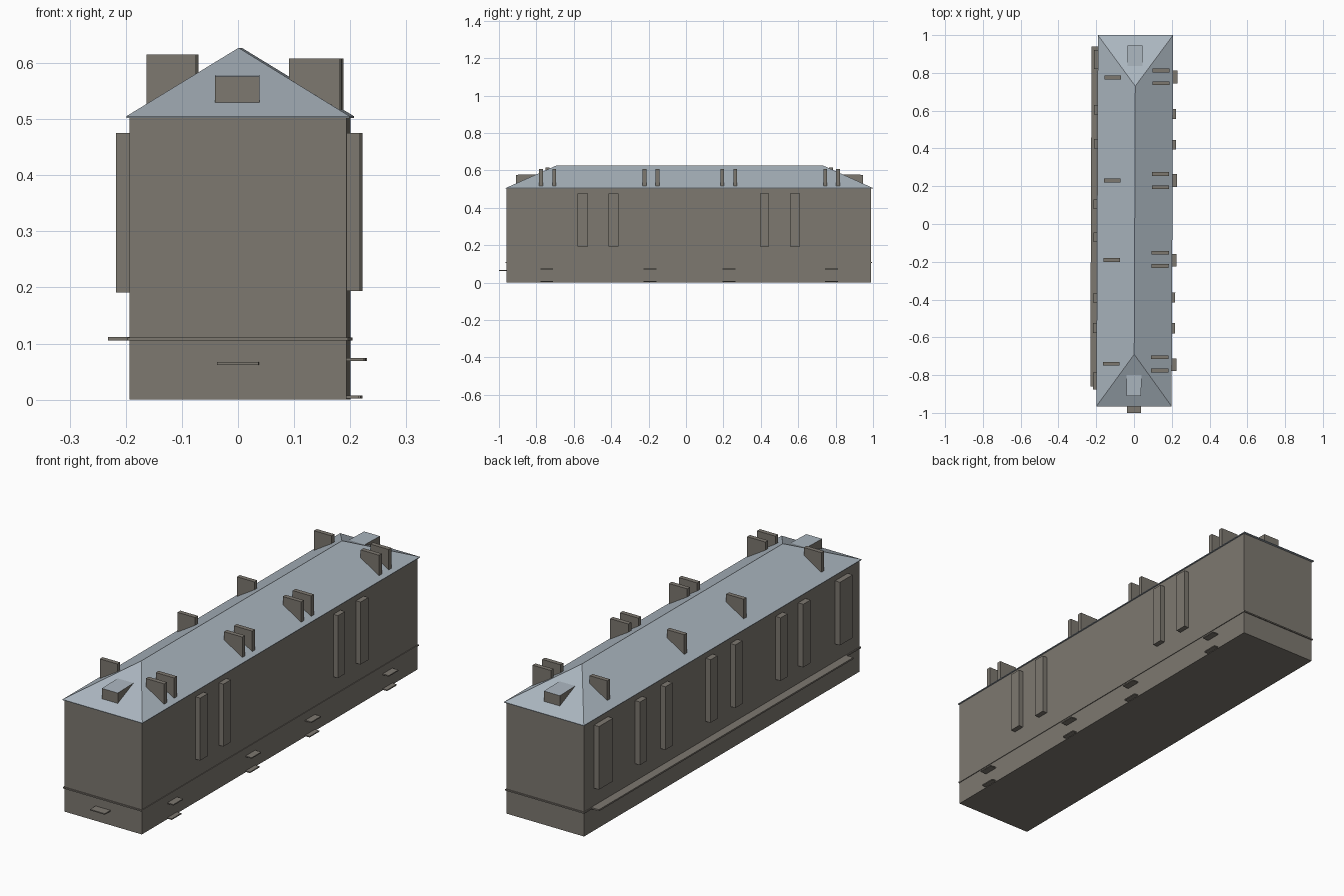
import bpy, bmesh

if "Cube" in bpy.data.objects:
    bpy.data.objects.remove(bpy.data.objects["Cube"])

def material(name, rgb):
    m = bpy.data.materials.new(name)
    m.diffuse_color = (*rgb, 1)
    m.use_nodes = True
    m.node_tree.nodes["Principled BSDF"].inputs["Base Color"].default_value = m.diffuse_color
    return m

STONE = material("stone wall", (0.205, 0.188, 0.162))
SLATE = material("blue grey slate", (0.41, 0.47, 0.525))

def skew(x, y, z):
    # the whole block is turned very slightly
    return (x + 0.004 * (y + 0.96), y, z)

def mesh(name, verts, faces, mats):
    me = bpy.data.meshes.new(name)
    me.from_pydata([skew(*v) for v in verts], [], faces)
    for m in mats:
        me.materials.append(m)
    bm = bmesh.new()
    bm.from_mesh(me)
    bmesh.ops.recalc_face_normals(bm, faces=bm.faces)
    bm.to_mesh(me)
    bm.free()
    ob = bpy.data.objects.new(name, me)
    bpy.context.collection.objects.link(ob)
    return ob

def prism(name, profile, axis, a, b, mats=(STONE,)):
    """Extrude a profile along x (points are y,z) or along y (points are x,z)."""
    n = len(profile)
    place = (lambda p, t: (t, p[0], p[1])) if axis == 'x' else (lambda p, t: (p[0], t, p[1]))
    verts = [place(p, t) for t in (a, b) for p in profile]
    faces = [tuple(range(n)), tuple(range(n, 2 * n))]
    faces += [(i, (i + 1) % n, n + (i + 1) % n, n + i) for i in range(n)]
    return mesh(name, verts, faces, mats)

def box(name, x0, x1, y0, y1, z0, z1):
    return prism(name, [(x0, z0), (x1, z0), (x1, z1), (x0, z1)], 'y', y0, y1)

# main block, string course and long ledge on the left
box("main_walls", -0.193, 0.193, -0.96, 0.99, 0, 0.504)
box("string_course", -0.197, 0.196, -0.965, 0.995, 0.105, 0.111)
box("left_ledge", -0.232, -0.19, -0.86, 0.94, 0.105, 0.112)

# hipped roof with thin eaves
W, Y0, Y1, E, R = 0.199, -0.965, 1.0, 0.505, 0.627
corners = [(-W, Y0), (W, Y0), (W, Y1), (-W, Y1)]
roof = [(x, y, z) for z in (0.502, E) for x, y in corners] + [(0, -0.69, R), (0, 0.73, R)]
mesh("hipped_roof", roof,
     [(0, 1, 2, 3), (0, 1, 5, 4), (1, 2, 6, 5), (2, 3, 7, 6), (3, 0, 4, 7),
      (4, 5, 8), (5, 6, 9, 8), (6, 7, 9), (7, 4, 8, 9)], [SLATE])

def roof_z(x):
    return R - (R - E) * abs(x) / W - 0.003

# chimneys standing on the roof slopes
def chimney(side, y, x_in, x_out, top):
    a, b = side * x_in, side * x_out
    prism("chimney", [(a, roof_z(a)), (b, roof_z(b)), (b, top), (a, top)], 'y', y - 0.01, y + 0.01)

for y in (-0.74, -0.19, 0.23, 0.775):
    chimney(-1, y, 0.077, 0.164, 0.615)
for y in (-0.775, -0.705, -0.222, -0.152, 0.194, 0.264, 0.745, 0.813):
    chimney(1, y, 0.09, 0.181, 0.608)

# roof dormers at both ends: stone cheeks, slate top
for face, back in ((-0.91, -0.79), (0.945, 0.83)):
    d = prism("dormer", [(face, 0.526), (face, 0.576), (back, 0.579)], 'x', -0.041, 0.038, (STONE, SLATE))
    for p in d.data.polygons:
        if p.normal.z > 0.7:
            p.material_index = 1

# tall bays on the long walls
for y0, y1 in ((-0.58, -0.525), (-0.415, -0.362), (0.395, 0.445), (0.555, 0.61)):
    box("right_bay", 0.19, 0.216, y0, y1, 0.194, 0.475)
for y0, y1 in ((-0.875, -0.785), (-0.577, -0.525), (-0.415, -0.365), (-0.095, -0.045),
               (0.08, 0.13), (0.4, 0.45), (0.58, 0.63), (0.82, 0.92)):
    box("left_bay", -0.218, -0.19, y0, y1, 0.191, 0.475)

# door canopies and steps
for y in (-0.745, -0.192, 0.23, 0.778):
    box("door_canopy", 0.19, 0.223, y - 0.034, y + 0.034, 0.069, 0.074)
    box("door_step", 0.19, 0.215, y - 0.034, y + 0.034, 0.002, 0.007)
box("front_canopy", -0.037, 0.037, -1.0, -0.955, 0.062, 0.067)
